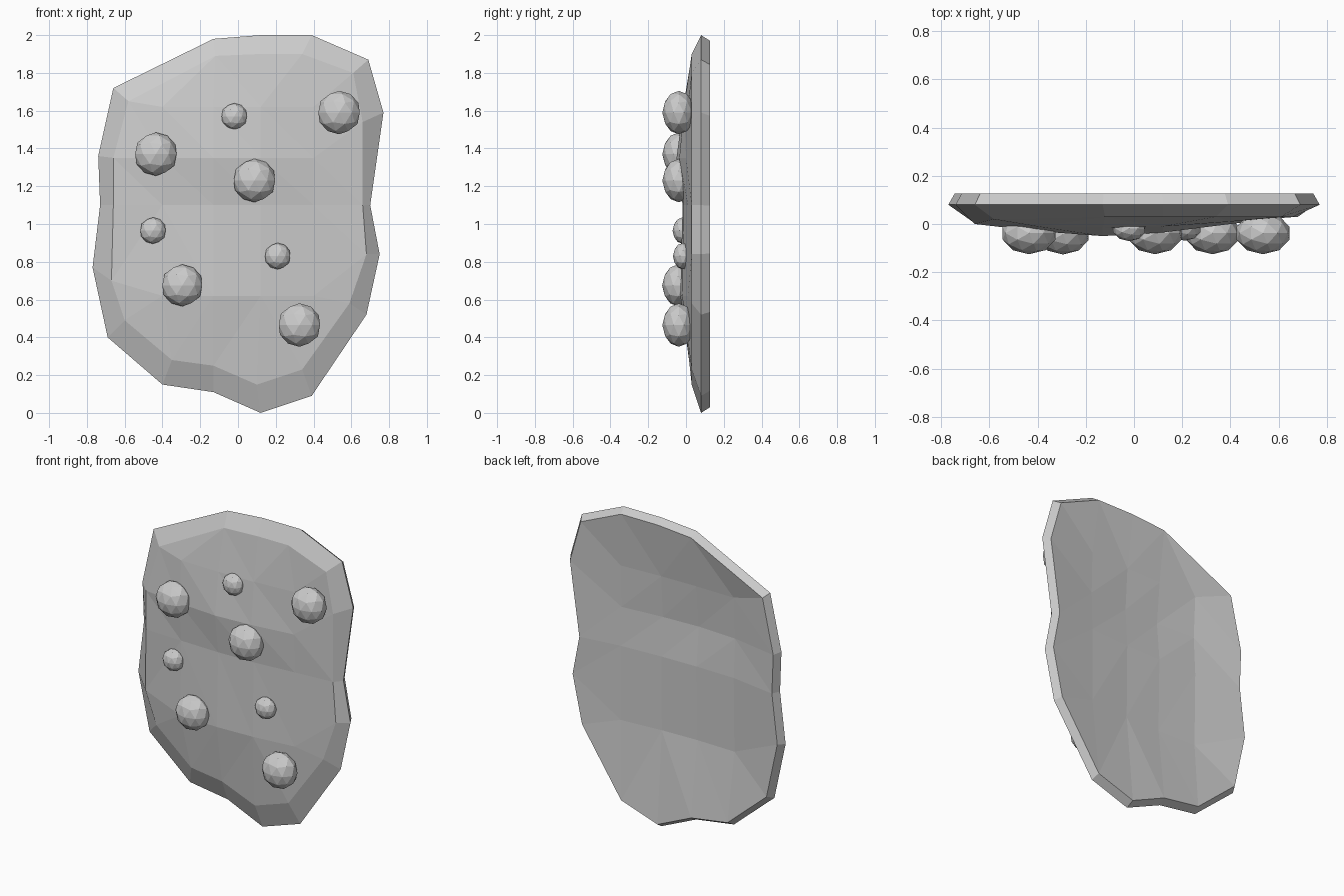
import bpy, bmesh, math
from mathutils import Vector
from mathutils.geometry import delaunay_2d_cdt

if "Cube" in bpy.data.objects:
    bpy.data.objects.remove(bpy.data.objects["Cube"])

# Widest outline of the slab (x, z), clockwise from upper left
RIM = [(-.66, 1.72), (-.13, 1.98), (.12, 2.0), (.39, 2.0), (.69, 1.87), (.77, 1.59),
       (.70, 1.10), (.75, .84), (.68, .52), (.39, .09), (.12, 0), (-.13, .11),
       (-.40, .15), (-.69, .40), (-.77, .77), (-.73, 1.10), (-.74, 1.36)]
# Front edge of the bevel (x, y, z), same order
FRONT = [(-.58, .02, 1.65), (-.12, .03, 1.89), (.12, .03, 1.90), (.34, .03, 1.90),
         (.61, .03, 1.80), (.66, .03, 1.54), (.66, .03, 1.10), (.68, .03, .84),
         (.59, .03, .58), (.34, .03, .23), (.10, .03, .15), (-.13, .02, .25),
         (-.35, .02, .28), (-.60, .02, .49), (-.67, .01, .70), (-.66, 0, 1.10),
         (-.66, 0, 1.35)]
# Inner relief: rows of z, columns of x, forward y
COLS = (-.40, -.13, .12, .40)
ROWS = {1.62: (-.01, -.015, -.01, .01), 1.35: (-.03, -.05, -.035, 0),
        1.10: (-.01, -.018, -.012, .01), .62: (-.02, -.03, -.02, .01)}


def fill(bm, ring, inner):
    """Fill a closed ring of verts with a faceted surface through inner points."""
    pts = ring + inner
    n = len(ring)
    flat = [Vector((p.co.x, p.co.z)) for p in pts]
    tris = delaunay_2d_cdt(flat, [(i, (i + 1) % n) for i in range(n)], [], 1, 1e-5)
    faces = [bm.faces.new([pts[tris[3][i][0]] for i in t]) for t in tris[2]]
    bmesh.ops.join_triangles(bm, faces=faces, angle_face_threshold=.3,
                             angle_shape_threshold=1.2)


def bridge(bm, a, b):
    for i in range(len(a)):
        j = (i + 1) % len(a)
        bm.faces.new((a[i], a[j], b[j], b[i]))


def finish(bm, name):
    bmesh.ops.recalc_face_normals(bm, faces=bm.faces)
    mesh = bpy.data.meshes.new(name)
    bm.to_mesh(mesh)
    bm.free()
    obj = bpy.data.objects.new(name, mesh)
    bpy.context.collection.objects.link(obj)
    return obj


# Slab: bevelled front, thin side wall, slightly hollow back
bm = bmesh.new()
front = [bm.verts.new(p) for p in FRONT]
rim = [bm.verts.new((x, .08, z)) for x, z in RIM]
back = [bm.verts.new((x * .965, .127, 1 + (z - 1) * .97)) for x, z in RIM]
bridge(bm, front, rim)
bridge(bm, rim, back)
grid = [(x, y, z) for z, ys in ROWS.items() for x, y in zip(COLS, ys)]
fill(bm, front, [bm.verts.new(p) for p in grid])
fill(bm, back, [bm.verts.new((x, .09 + y * .7, z)) for x, y, z in grid])
finish(bm, "slab")

# Knobs: flattened faceted balls (x, z, radius, y)
KNOBS = [(-.435, 1.37, .115, -.038), (.535, 1.59, .115, -.038), (.087, 1.23, .115, -.038),
         (-.295, .675, .111, -.042), (.325, .465, .115, -.038),
         (-.02, 1.57, .07, -.018), (-.45, .965, .07, -.018), (.21, .83, .07, -.016)]
for i, (x, z, r, y) in enumerate(KNOBS):
    bm = bmesh.new()
    bmesh.ops.create_icosphere(bm, subdivisions=2, radius=r)
    knob = finish(bm, f"knob_{i + 1}")
    knob.location = (x, y, z)
    knob.scale = (1, .76, 1)
